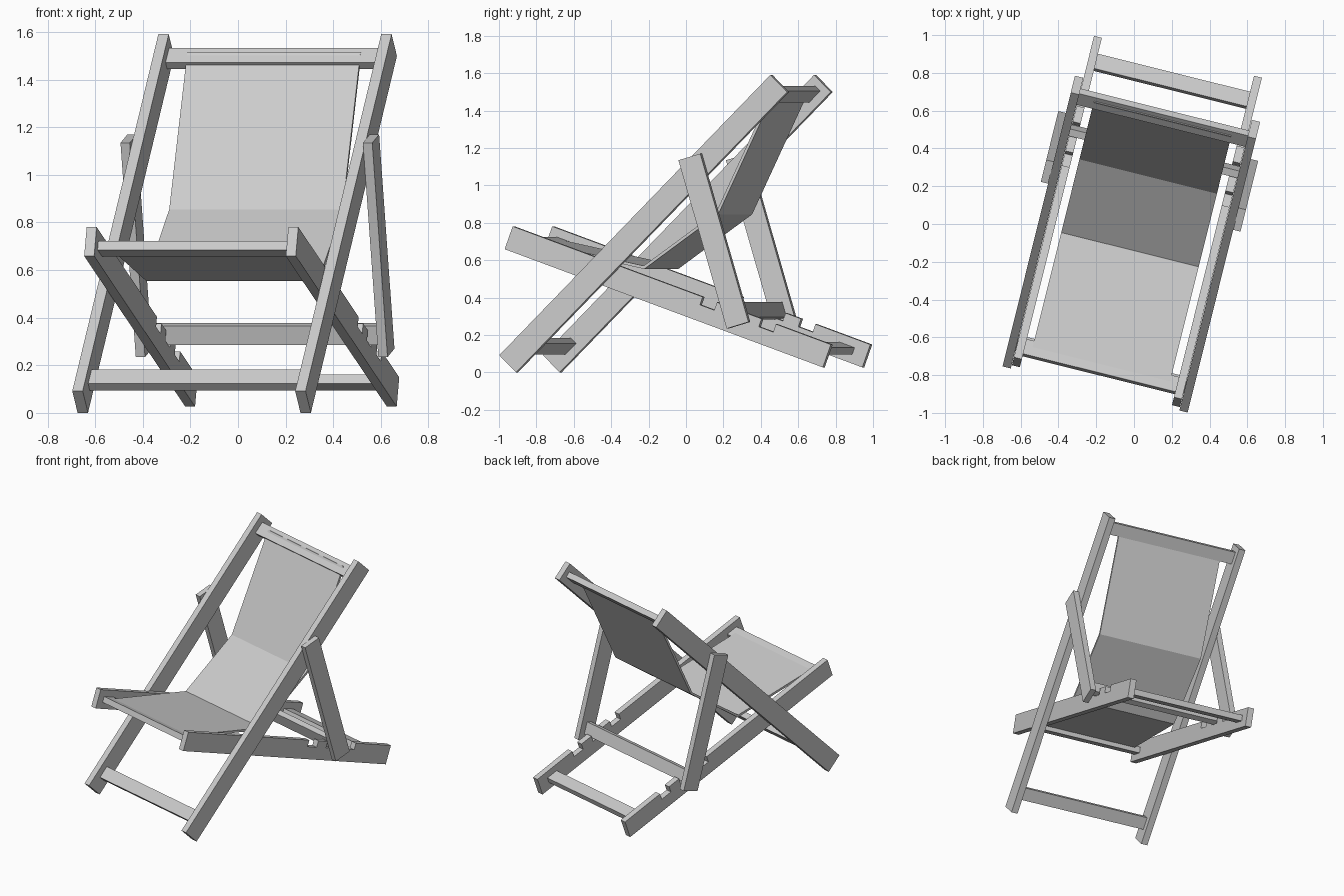
import bpy, bmesh
from math import radians, sin, cos, hypot
from mathutils import Matrix

if "Cube" in bpy.data.objects:
    bpy.data.objects.remove(bpy.data.objects["Cube"])

# Whole chair is turned 14 degrees about z and shifted slightly along its width
PLACE = Matrix.Rotation(radians(-14), 4, 'Z') @ Matrix.Translation((0.012, 0, 0))


def prism(name, profile, x0, x1):
    """Extrude a (y, z) side profile from x0 to x1."""
    bm = bmesh.new()
    face = bm.faces.new([bm.verts.new((x0, y, z)) for y, z in profile])
    ext = bmesh.ops.extrude_face_region(bm, geom=[face])
    verts = [g for g in ext['geom'] if isinstance(g, bmesh.types.BMVert)]
    bmesh.ops.translate(bm, verts=verts, vec=(x1 - x0, 0, 0))
    bmesh.ops.recalc_face_normals(bm, faces=bm.faces)
    mesh = bpy.data.meshes.new(name)
    bm.to_mesh(mesh)
    bm.free()
    ob = bpy.data.objects.new(name, mesh)
    ob.matrix_world = PLACE
    bpy.context.collection.objects.link(ob)
    return ob


class Line:
    """Side-view axis: along(s, t) gives the point s along and t across it."""
    def __init__(self, a, b):
        self.a = a
        self.length = hypot(b[0] - a[0], b[1] - a[1])
        self.d = ((b[0] - a[0]) / self.length, (b[1] - a[1]) / self.length)

    def at(self, s, t):
        (y, z), (dy, dz) = self.a, self.d
        return (y + dy * s - dz * t, z + dz * s + dy * t)

    def rect(self, s0, s1, t):
        return [self.at(s0, -t), self.at(s1, -t), self.at(s1, t), self.at(s0, t)]


def pair(name, profile, inner, outer):
    for side, sign in (("left", -1), ("right", 1)):
        prism(f"{side}_{name}", profile, sign * inner, sign * outer)


def bar(name, line, s, half_len):
    prism(name, line.rect(s - 0.0425, s + 0.0425, 0.02), -half_len, half_len)


# Long reclined frame
back = Line((-0.854, 0.046), (0.640, 1.545))
pair("back_rail", back.rect(0, back.length, 0.065), 0.46, 0.505)
bar("foot_bar", back, 0.131, 0.46)
bar("head_bar", back, 2.036, 0.46)

# Low seat frame with three notches in each rail
seat = Line((-0.860, 0.720), (0.893, 0.088))
outline = [seat.at(0, -0.065), seat.at(seat.length, -0.065), seat.at(seat.length, 0.065)]
for c in (1.50, 1.325, 1.155):
    outline += [seat.at(c + 0.042, 0.065), seat.at(c + 0.042, 0.02),
                seat.at(c - 0.042, 0.02), seat.at(c - 0.042, 0.065)]
outline.append(seat.at(0, 0.065))
pair("seat_rail", outline, 0.415, 0.458)
bar("seat_front_bar", seat, 0.09, 0.415)
bar("seat_rear_bar", seat, 1.745, 0.415)

# Support struts and the bar resting in the middle notch
strut = Line((0.157, 1.152), (0.423, 0.252))
pair("support_strut", strut.rect(0, strut.length, 0.0625), 0.505, 0.545)
bar("support_bar", strut, strut.length - 0.082, 0.505)

# Canvas sling
prism("canvas", [(-0.79, 0.712), (-0.137, 0.570), (0.262, 0.855), (0.575, 1.515),
                 (0.589, 1.509), (0.274, 0.845), (-0.133, 0.553), (-0.793, 0.697)],
      -0.375, 0.375)
